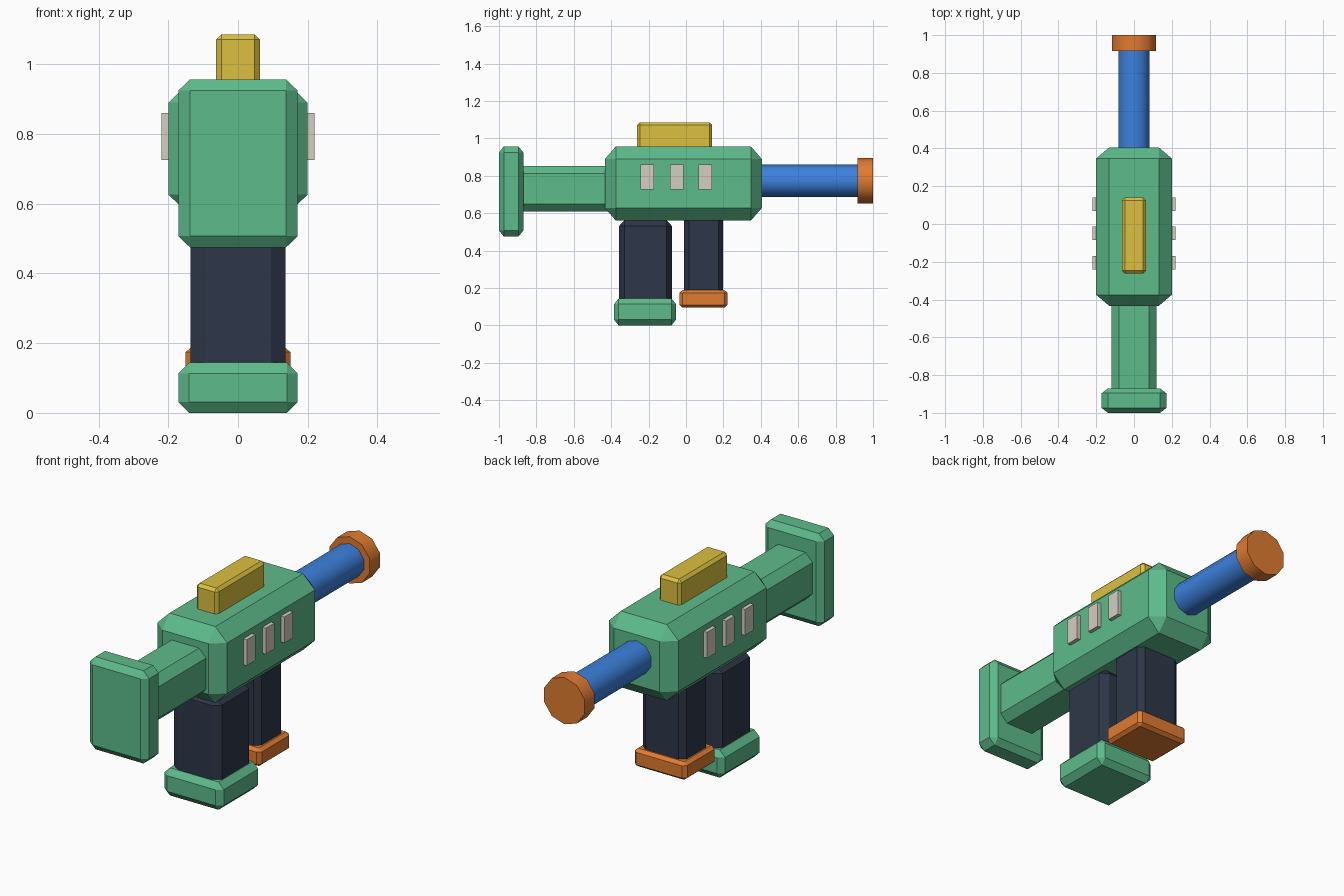
import bpy, bmesh
from math import radians
from mathutils import Vector

if "Cube" in bpy.data.objects:
    bpy.data.objects.remove(bpy.data.objects["Cube"])


def material(name, rgb):
    m = bpy.data.materials.new(name)
    m.diffuse_color = (*rgb, 1)
    m.use_nodes = True
    m.node_tree.nodes["Principled BSDF"].inputs["Base Color"].default_value = m.diffuse_color
    return m


GREEN = material("green", (0.11, 0.50, 0.26))
DARK = material("dark", (0.027, 0.037, 0.065))
BLUE = material("blue", (0.045, 0.22, 0.72))
ORANGE = material("orange", (0.74, 0.20, 0.03))
YELLOW = material("yellow", (0.72, 0.53, 0.05))
CREAM = material("cream", (0.66, 0.62, 0.54))


def box(name, mat, x, y, z, chamfer=None):
    """Box from (min, max) ranges, with a flat chamfer given per axis."""
    lo, hi = Vector((x[0], y[0], z[0])), Vector((x[1], y[1], z[1]))
    unit = Vector(chamfer or (1, 1, 1))
    size = hi - lo
    bm = bmesh.new()
    bmesh.ops.create_cube(bm, size=1)
    # bevel by one unit, then scale so each axis gets its own chamfer width
    bmesh.ops.scale(bm, vec=[s / u for s, u in zip(size, unit)], verts=bm.verts)
    if chamfer:
        bmesh.ops.bevel(bm, geom=bm.edges[:], offset=1, offset_type='OFFSET',
                        segments=1, affect='EDGES', profile=0.5)
    bmesh.ops.scale(bm, vec=unit, verts=bm.verts)
    me = bpy.data.meshes.new(name)
    bm.to_mesh(me)
    bm.free()
    me.materials.append(mat)
    ob = bpy.data.objects.new(name, me)
    ob.location = (lo + hi) / 2
    bpy.context.collection.objects.link(ob)
    return ob


def tube(name, mat, radius, y0, y1, z):
    """Ten-sided cylinder along y."""
    bpy.ops.mesh.primitive_cylinder_add(vertices=10, radius=radius, depth=y1 - y0,
                                        location=(0, (y0 + y1) / 2, z),
                                        rotation=(radians(90), 0, 0))
    ob = bpy.context.object
    ob.name = name
    ob.data.materials.append(mat)
    bpy.ops.object.shade_smooth_by_angle(angle=radians(45))
    return ob


# Body and stock
box("body", GREEN, (-0.2, 0.2), (-0.433, 0.405), (0.56, 0.957), (0.068, 0.058, 0.067))
box("stock_arm", GREEN, (-0.12, 0.12), (-0.93, -0.34), (0.608, 0.853), (0.041, 0.041, 0.041))
box("stock_plate", GREEN, (-0.171, 0.171), (-1.0, -0.87), (0.475, 0.957), (0.033, 0.026, 0.032))

# Barrel and muzzle
tube("barrel", BLUE, 0.087, 0.3, 0.95, 0.773)
tube("muzzle", ORANGE, 0.122, 0.917, 1.0, 0.774)

# Top sight
box("sight", YELLOW, (-0.063, 0.063), (-0.262, 0.14), (0.88, 1.086), (0.015, 0.015, 0.015))

# Rear grip with its foot
box("grip", DARK, (-0.137, 0.137), (-0.358, -0.075), (0.003, 0.563), (0.042, 0.029, 0.032))
box("grip_foot", GREEN, (-0.171, 0.171), (-0.385, -0.053), (0.0, 0.144), (0.031, 0.025, 0.031))

# Magazine with its foot
box("magazine", DARK, (-0.125, 0.125), (-0.01, 0.198), (0.12, 0.62), (0.03, 0.025, 0.03))
box("magazine_foot", ORANGE, (-0.151, 0.151), (-0.036, 0.223), (0.095, 0.189), (0.018, 0.018, 0.015))

# Side vents, three on each side
for side, label in ((-1, "left"), (1, "right")):
    for i, y in enumerate((-0.206, -0.05, 0.104)):
        box(f"vent_{label}_{i + 1}", CREAM, sorted((side * 0.18, side * 0.22)),
            (y - 0.036, y + 0.036), (0.726, 0.861))
